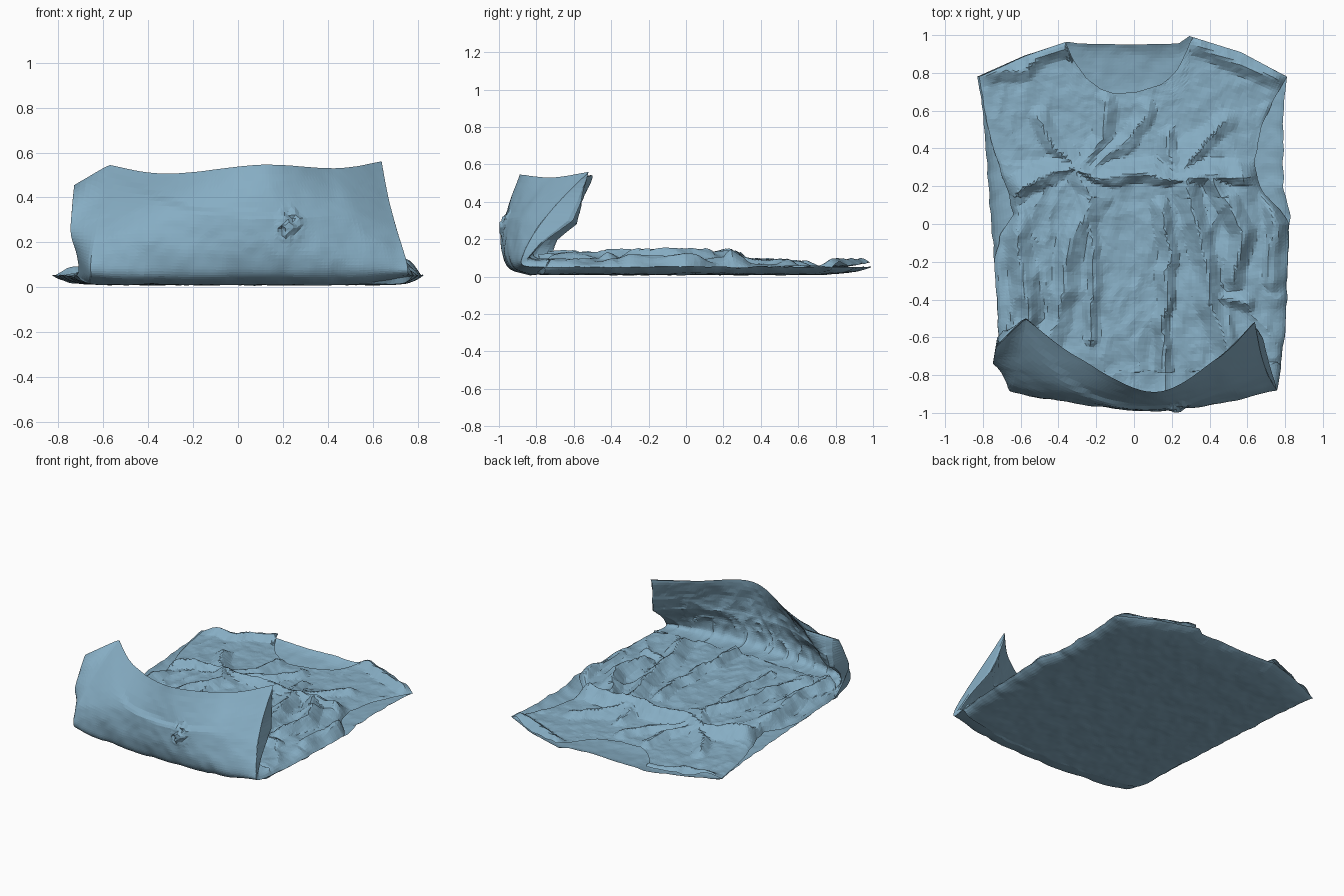
import bpy, bmesh, math
from mathutils import Vector, noise

if "Cube" in bpy.data.objects:
    bpy.data.objects.remove(bpy.data.objects["Cube"])

# Piecewise-linear lookup
def look(tab, t):
    if t <= tab[0][0]:
        return tab[0][1]
    for (a, p), (b, q) in zip(tab, tab[1:]):
        if t <= b:
            return p + (q - p) * (t - a) / (b - a)
    return tab[-1][1]

def spline(pts, t):
    i = min(int(t), len(pts) - 2)
    f = t - i
    p0, p1, p2, p3 = (Vector(pts[max(0, min(len(pts) - 1, i + k))]) for k in (-1, 0, 1, 2))
    return p1 + f * 0.5 * ((p2 - p0) + f * ((2 * p0 - 5 * p1 + 4 * p2 - p3) + f * (3 * p1 - p0 - 3 * p2 + p3)))

# Curled hem: cross-sections from left seam to right seam, ground to hem edge
CURL_U = [(-1, 0), (-.88, 1), (-.57, 2), (.1, 3), (.63, 4), (1, 5)]
CURL = [
    [(-.72, -.62, .05), (-.71, -.68, .08), (-.72, -.73, .15), (-.745, -.74, .24), (-.74, -.70, .35), (-.73, -.65, .455)],
    [(-.66, -.75, .015), (-.66, -.87, .05), (-.66, -.88, .12), (-.64, -.83, .24), (-.61, -.69, .39), (-.575, -.50, .545)],
    [(-.40, -.80, .01), (-.40, -.91, .04), (-.39, -.94, .13), (-.38, -.92, .25), (-.36, -.86, .36), (-.31, -.70, .505)],
    [(.10, -.82, .01), (.10, -.94, .04), (.10, -.98, .12), (.10, -.98, .24), (.10, -.96, .35), (.10, -.89, .545)],
    [(.50, -.80, .01), (.50, -.91, .04), (.50, -.94, .12), (.49, -.91, .25), (.46, -.85, .37), (.43, -.72, .53)],
    [(.78, -.75, .05), (.76, -.87, .06), (.75, -.87, .12), (.71, -.80, .25), (.67, -.68, .40), (.64, -.52, .56)],
]

def curl(u, c):
    t = look(CURL_U, u)
    rows = [spline(s, c * 5) for s in CURL]
    if t < 1:                              # crisp fold at the left peak
        return rows[0].lerp(rows[1], t)
    return spline(rows[1:], t - 1)

# Outlines of the two panels
LEFT = [(-.8, -.73), (-.6, -.715), (-.2, -.74), (.2, -.77), (.6, -.80), (.78, -.83)]
RIGHT = [(-.8, .77), (-.6, .80), (.06, .825), (.2, .79), (.6, .79), (.78, .81)]
F_LEFT = [(-.8, -.73), (-.6, -.715), (-.2, -.74), (-.06, -.71), (.05, -.64), (.15, -.66), (.26, -.70),
          (.45, -.76), (.6, -.79), (.78, -.82)]
F_RIGHT = [(-.8, .77), (-.6, .80), (.0, .82), (.08, .77), (.16, .69), (.24, .65), (.34, .64), (.5, .67),
           (.64, .73), (.78, .81)]
B_TOP = [(-1, .78), (-.7, .89), (-.42, .965), (-.34, .955), (0, .95), (.3, .955), (.37, .995), (.7, .91), (1, .78)]
F_TOP = [(-1, .78), (-.7, .89), (-.43, .965), (-.39, .87), (-.3, .77), (-.2, .715), (-.1, .69), (.05, .70),
         (.2, .74), (.29, .82), (.35, .92), (.38, .99), (.7, .91), (1, .78)]

# Pressed folds: height, half width, path
FOLDS = [
    (.07, .07, [(-.62, .15), (-.5, .27), (-.3, .32), (-.2, .27), (-.05, .29), (.2, .27), (.6, .28)]),
    (.055, .08, [(-.3, .3), (-.2, .15), (-.34, -.1), (-.37, -.4), (-.45, -.65)]),
    (.05, .05, [(.14, .1), (.19, -.2), (.14, -.5), (.17, -.85)]),
    (.065, .08, [(.26, .26), (.35, -.1), (.4, -.4), (.5, -.7)]),
    (.065, .07, [(.4, .27), (.5, .1), (.58, -.05), (.53, -.3)]),
    (.055, .08, [(-.63, .05), (-.6, -.2), (-.55, -.5), (-.6, -.75)]),
    (.045, .06, [(-.3, .33), (-.42, .42), (-.5, .56)]),
    (.045, .06, [(-.28, .33), (-.16, .45), (-.15, .65)]),
    (.04, .06, [(-.2, .33), (-.02, .45), (.05, .62)]),
    (.045, .06, [(.2, .3), (.18, .46)]),
    (.04, .07, [(.24, .32), (.38, .45), (.48, .55)]),
    (.045, .06, [(.72, .6), (.7, .3), (.75, .05), (.74, -.3)]),
    (.045, .06, [(-.78, .77), (-.5, .88), (-.36, .93)]),
    (.05, .06, [(.76, .77), (.5, .87), (.34, .95)]),
    (.035, .04, [(-.24, .1), (-.2, -.3), (-.24, -.6)]),
    (.04, .05, [(.42, -.38), (.6, -.42)]),
]

def fold_height(x, y):
    best = 0
    wob = noise.noise(Vector((x * 6, y * 6, 3))) * .03
    p = Vector((x + wob, y - wob))
    for amp, w, path in FOLDS:
        for a, b in zip(path, path[1:]):
            a, b = Vector(a), Vector(b)
            d = b - a
            t = max(0, min(1, (p - a).dot(d) / d.length_squared))
            r = (p - a - d * t).length
            if r < w:
                best = max(best, amp * (1 - r / w))
    return best

def wrinkle(x, y, f, seed=0):
    v = Vector((x * f, y * f, seed))
    return noise.noise(v) + .5 * noise.noise(v * 2.3)

# Sagging crease across the outside of the hem
CREASE = [(-.6, .54), (-.4, .43), (-.22, .36), (.1, .335), (.24, .33), (.5, .355)]

def back_point(u, v):
    if v < 0:
        p = curl(u, -v)
        n = wrinkle(p.x, p.z + p.y, 7, 1) * .012 * (1 + v * .6)
        y = p.y + n
        drop = look(CREASE, p.x) - p.z
        if drop > 0:
            y -= .03 * min(1, drop / .03) * math.exp(-drop / .08) * max(0, 1 - abs(p.x + .03) / .6)
        d = math.hypot(p.x - .23, (p.z - .28) * .8)     # pinched crumple
        if d < .07:
            y -= (.07 - d) * (.35 + .8 * wrinkle(p.x, p.z, 28, 4))
        return (p.x, max(-.998, y), max(.004, p.z + n * .4))
    s = curl(u, 0)
    yt = look(B_TOP, u)
    y = s.y + (.95 - s.y) * v + (yt - .95) * v ** 4
    x0, x1 = look(LEFT, y), look(RIGHT, y)
    x = x0 + (x1 - x0) * (u + 1) / 2
    x += (s.x - x) * max(0, 1 - v / .1)
    x += .008 * noise.noise(Vector((u * 2, y * 14, 2))) * u * u * (1 - v ** 8)
    edge = max(abs(u) ** 18, v ** 24)
    z = .012 + .04 * edge + .006 * wrinkle(x, y, 9, 5)
    return (x, y, max(.001, z))

BASE = [(-.8, .075), (-.6, .08), (.22, .087), (.34, .058), (.6, .05), (.85, .05), (1, .062)]
# Inward overhang of the front layer, along the curl
BULGE = [(0, 0), (.3, .03), (.5, .09), (.66, .19), (.8, .14), (1, .004)]

def front_point(u, v):
    side = 1 - abs(u) ** 20
    if v < 0:
        c = -v * .995
        p = curl(u, c)
        crumple = (.5 - abs(wrinkle(p.x * 1.5, p.z + p.y, 5, 9))) * (1 - c ** 3)
        n = crumple * .045 + fold_height(p.x, -.7) * .4 * (1 - c)
        g = side * (1 - c)
        # the overhang is deep at the raised corners and shallow in the middle
        b = look(BULGE, c) * (.12 + .88 * abs(u) ** 1.7) * (1 - abs(u) ** 60)
        return (p.x + g * .015 * wrinkle(p.x, p.z, 9, 12),
                p.y + g * .035 + side * n + b, p.z + g * (.06 * (1 - c) + n * .7))
    s = curl(u, 0)
    s.y += side * .035
    yt = look(F_TOP, u)
    y = s.y + (.95 - s.y) * v + (yt - .95) * v ** 4
    x0, x1 = look(F_LEFT, y), look(F_RIGHT, y)
    x = x0 + (x1 - x0) * (u + 1) / 2
    x += (s.x - x) * max(0, 1 - v / .1)
    x += .008 * noise.noise(Vector((u * 2, y * 14, 2))) * u * u * (1 - v ** 8)
    h = fold_height(x, y)
    ends = 1 - v ** 40
    # broad folds are strongest toward the crumpled sides
    rough = (.017 if y < .32 else .009) * (.75 + .9 * abs(u) ** 3)
    ridge = rough * (1 - 2.2 * abs(wrinkle(x * 1.3, y * .7, 4, 2)))
    z = look(BASE, y) + h * .85 + ridge + .006 * wrinkle(x, y, 13, 7)
    z = .05 + (z - .05) * side
    # folds lean over so their undersides tuck in
    lean = .4 if .15 < y < .42 else .1
    return (x + side * h * .15 * math.sin(5 * x), y - side * ends * h * lean, max(.025, z))

def panel(name, fn, up, nu=92, nc=36, nf=96):
    vs = [-1 + i / nc for i in range(nc)] + [i / nf for i in range(nf + 1)]
    bm = bmesh.new()
    rows = [[bm.verts.new(fn(-1 + 2 * j / nu, v)) for j in range(nu + 1)] for v in vs]
    for a, b in zip(rows, rows[1:]):
        for j in range(nu):
            q = (a[j], a[j + 1], b[j + 1], b[j])
            bm.faces.new(q if up else q[::-1])
    bmesh.ops.triangulate(bm, faces=bm.faces[:])
    me = bpy.data.meshes.new(name)
    bm.to_mesh(me)
    bm.free()
    ob = bpy.data.objects.new(name, me)
    bpy.context.collection.objects.link(ob)
    mat = bpy.data.materials.get("blue_cloth") or bpy.data.materials.new("blue_cloth")
    mat.diffuse_color = (.24, .42, .55, 1)
    mat.use_nodes = True
    mat.node_tree.nodes["Principled BSDF"].inputs["Base Color"].default_value = mat.diffuse_color
    me.materials.append(mat)
    return ob

# Back panel lies on the ground, front panel rests crumpled on top
panel("back_panel", back_point, False)
panel("front_panel", front_point, True)
